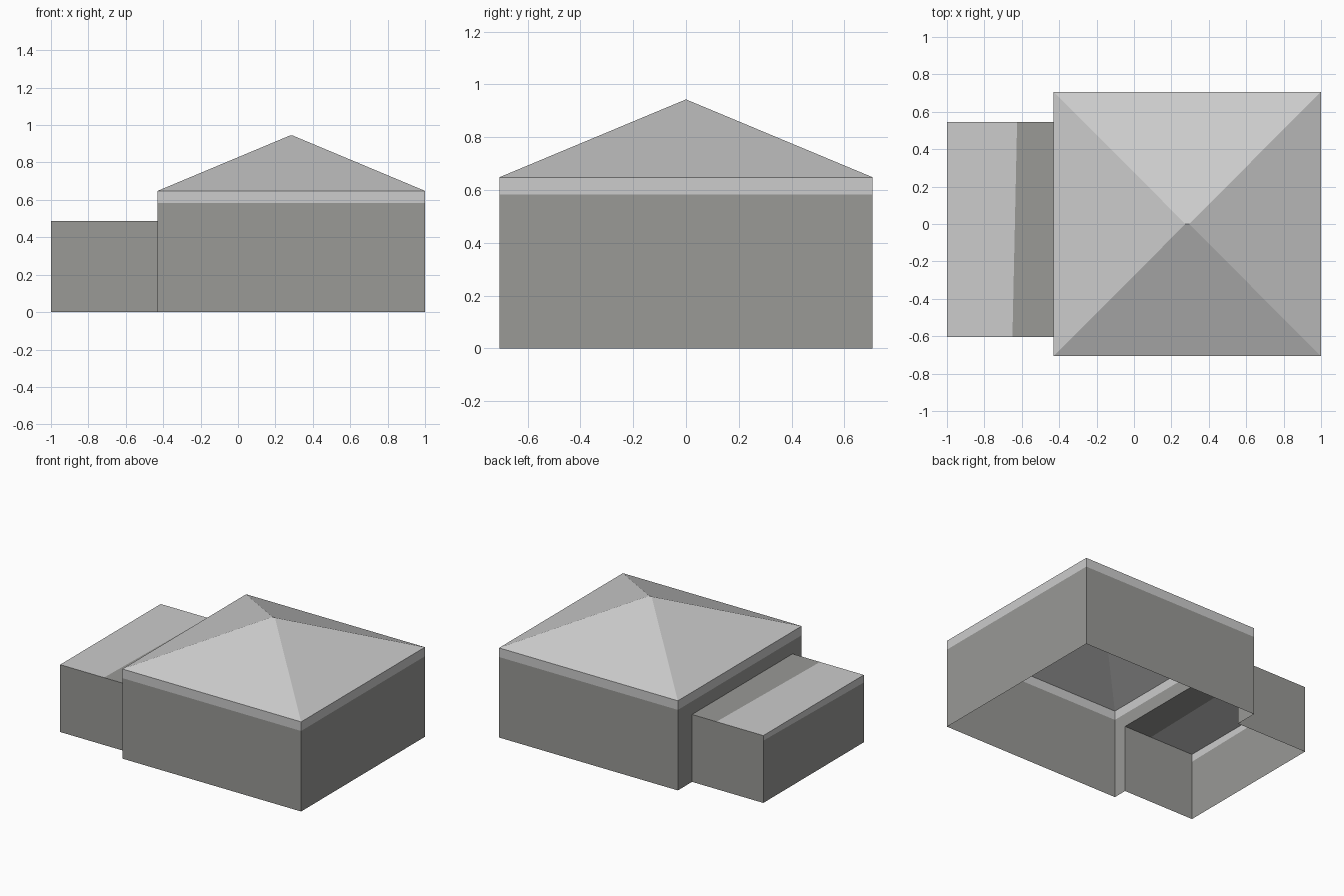
import bpy
import bmesh

cube = bpy.data.objects.get("Cube")
if cube:
    bpy.data.objects.remove(cube)


def material(name, rgb):
    mat = bpy.data.materials.new(name)
    mat.use_nodes = True
    mat.diffuse_color = (*rgb, 1)
    mat.node_tree.nodes["Principled BSDF"].inputs["Base Color"].default_value = (*rgb, 1)
    return mat


WALL = material("wall grey", (0.319, 0.319, 0.305))
ROOF = material("roof light grey", (0.604, 0.604, 0.604))


def build(name, mat, faces):
    """Make an object from polygons given as corner lists, sharing corners."""
    bm = bmesh.new()
    for corners in faces:
        bm.faces.new([bm.verts.new(c) for c in corners])
    bmesh.ops.remove_doubles(bm, verts=bm.verts, dist=0.0001)
    mesh = bpy.data.meshes.new(name)
    bm.to_mesh(mesh)
    bm.free()
    mesh.materials.append(mat)
    obj = bpy.data.objects.new(name, mesh)
    bpy.context.collection.objects.link(obj)
    return obj


def upright(a, b, low, high):
    """Vertical quad over the ground line a-b, outward when run anticlockwise."""
    return [(*a, low), (*b, low), (*b, high), (*a, high)]


# Main sizes
LEFT, RIGHT, HALF = -0.43, 1.0, 0.707
BAND, EAVES, TOP = 0.582, 0.648, 0.943
OUT, FRONT, BACK, FLAT = -1.0, -0.603, 0.545, 0.487

# Main footprint, anticlockwise from the front corner beside the annex
plan = [(LEFT, -HALF), (RIGHT, -HALF), (RIGHT, HALF), (LEFT, HALF)]
sides = list(zip(plan, plan[1:] + plan[:1]))

# Main walls, with an opening into the annex
walls = [upright(a, b, 0, BAND) for a, b in sides[:3]]
walls += [
    upright((LEFT, HALF), (LEFT, BACK), 0, FLAT),
    upright((LEFT, FRONT), (LEFT, -HALF), 0, FLAT),
    upright((LEFT, HALF), (LEFT, -HALF), FLAT, BAND),
]
build("main_walls", WALL, walls)

# Light band below the eaves
build("eaves_band", ROOF, [upright(a, b, BAND, EAVES) for a, b in sides])

# Hipped roof with a very short ridge
mid = (LEFT + RIGHT) / 2
r0, r1 = (mid - 0.01, 0, TOP), (mid + 0.01, 0, TOP)
c = [(*p, EAVES) for p in plan]
build("hipped_roof", ROOF, [
    [c[0], c[1], r1, r0],
    [c[1], c[2], r1],
    [c[2], c[3], r0, r1],
    [c[3], c[0], r0],
])

# Annex walls; the outer one has a slim tapering light strip on top
strip_back, strip_front = (OUT, BACK, FLAT - 0.037), (OUT, FRONT, FLAT - 0.055)
build("annex_walls", WALL, [
    upright((LEFT, BACK), (OUT, BACK), 0, FLAT),
    [(OUT, BACK, 0), (OUT, FRONT, 0), strip_front, strip_back],
    upright((OUT, FRONT), (LEFT, FRONT), 0, FLAT),
])
build("annex_edge_strip", ROOF, [
    [strip_back, strip_front, (OUT, FRONT, FLAT), (OUT, BACK, FLAT)],
])

# Flat annex roof in two tones, split along a slightly slanted line
split_front, split_back = (-0.65, FRONT, FLAT), (-0.625, BACK, FLAT)
build("annex_roof_outer", ROOF, [
    [(OUT, FRONT, FLAT), split_front, split_back, (OUT, BACK, FLAT)],
])
build("annex_roof_inner", WALL, [
    [split_front, (LEFT, FRONT, FLAT), (LEFT, BACK, FLAT), split_back],
])
